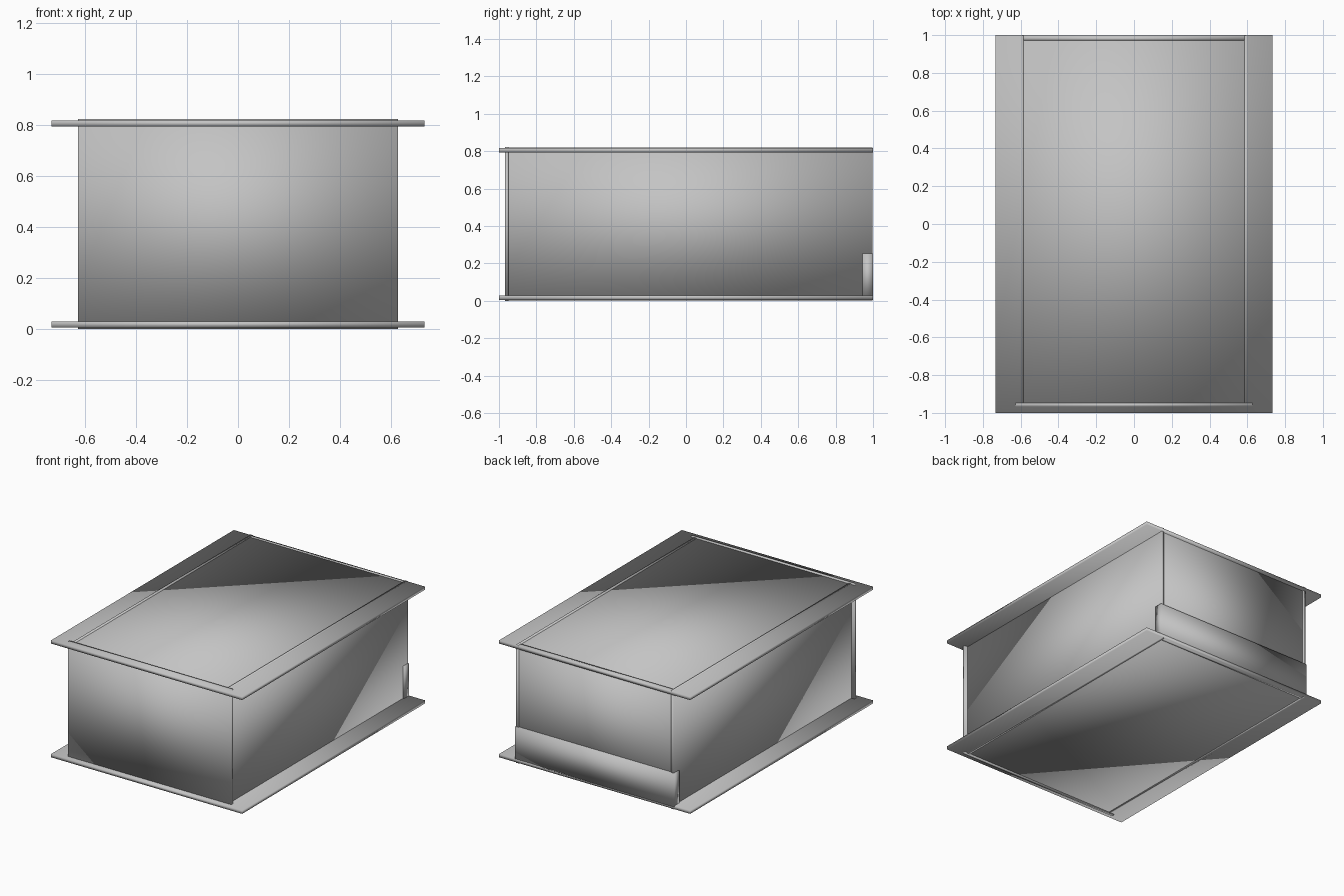
import bpy
import bmesh

cube = bpy.data.objects.get("Cube")
if cube:
    bpy.data.objects.remove(cube, do_unlink=True)

grey = bpy.data.materials.new("plain grey")
grey.use_nodes = True
colour = (0.55, 0.55, 0.55, 1)
grey.diffuse_color = colour
grey.node_tree.nodes["Principled BSDF"].inputs["Base Color"].default_value = colour


def board(name, x, y, z):
    """A softly shaded board filling the given x, y and z ranges."""
    mesh = bpy.data.meshes.new(name)
    bm = bmesh.new()
    bmesh.ops.create_cube(bm, size=1)
    for v in bm.verts:
        v.co = [(r[0] + r[1]) / 2 + c * (r[1] - r[0]) for c, r in zip(v.co, (x, y, z))]
    for f in bm.faces:
        f.smooth = True
    bm.to_mesh(mesh)
    bm.free()
    mesh.materials.append(grey)
    obj = bpy.data.objects.new(name, mesh)
    bpy.context.collection.objects.link(obj)
    return obj


HEIGHT = 0.823
full = (0, HEIGHT)

# Overhanging top and bottom boards
for name, low in (("bottom_board", 0.006), ("top_board", 0.794)):
    board(name, (-0.732, 0.732), (-1, 1), (low, low + 0.023))

# Side walls, standing slightly proud of both boards
for name, s in (("left_wall", 1), ("right_wall", -1)):
    board(name, sorted((s * 0.585, s * 0.603)), (-0.95, 0.998), (0.002, HEIGHT - 0.002))

# Wider front wall and back wall set between the sides
board("front_wall", (-0.627, 0.627), (-0.968, -0.948), full)
board("back_wall", (-0.586, 0.586), (0.972, 0.99), (0.002, HEIGHT - 0.002))

# Low rail across the back
board("back_rail", (-0.611, 0.611), (0.945, 1), (0.02, 0.252))
